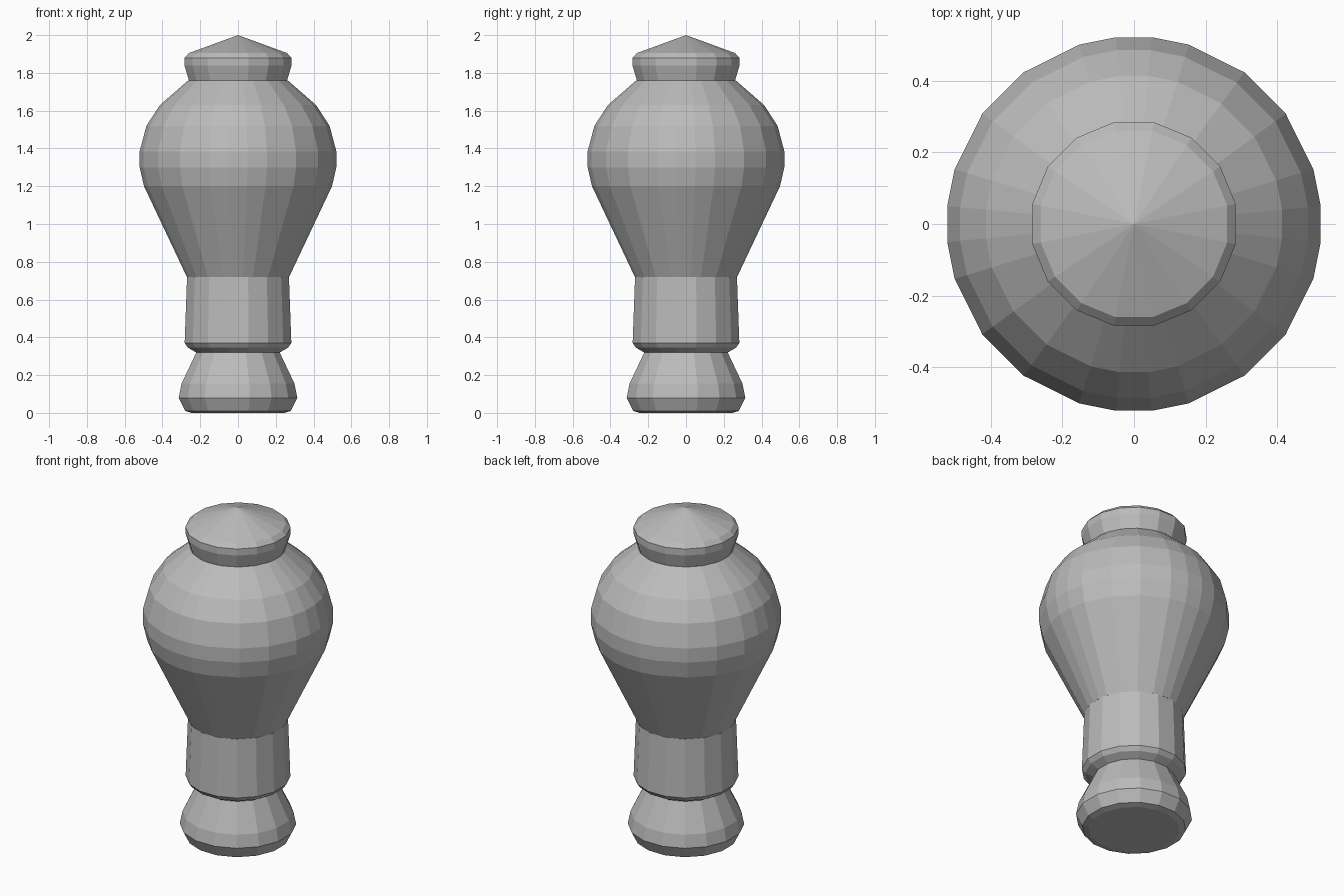
import bpy, bmesh
from math import cos, sin, radians

if "Cube" in bpy.data.objects:
    bpy.data.objects.remove(bpy.data.objects["Cube"])

# Single plain grey
grey = bpy.data.materials.new("plain_grey")
grey.use_nodes = True
colour = (0.5, 0.5, 0.5, 1)
grey.diffuse_color = colour
grey.node_tree.nodes["Principled BSDF"].inputs["Base Color"].default_value = colour

ROUND = [11.25, 33.75, 56.25, 78.75]
WIDE = [5.5, 17, 36, 54, 73, 84.5]


def faceted_part(name, profile, corners):
    """Convex flat-faced turning: profile of (radius, height), corners per quadrant."""
    bm = bmesh.new()
    for r, z in profile:
        if r == 0:
            bm.verts.new((0, 0, z))
            continue
        for quarter in range(4):
            for a in corners:
                t = radians(a + 90 * quarter)
                bm.verts.new((r * cos(t), r * sin(t), z))
    bmesh.ops.convex_hull(bm, input=bm.verts[:])
    bmesh.ops.dissolve_limit(bm, angle_limit=radians(1), verts=bm.verts[:], edges=bm.edges[:])
    bmesh.ops.recalc_face_normals(bm, faces=bm.faces[:])
    mesh = bpy.data.meshes.new(name)
    bm.to_mesh(mesh)
    bm.free()
    mesh.materials.append(grey)
    obj = bpy.data.objects.new(name, mesh)
    bpy.context.collection.objects.link(obj)
    return obj


# Rounded foot
faceted_part("foot", [(0.25, 0), (0.285, 0.01), (0.32, 0.08), (0.305, 0.155),
                      (0.225, 0.32)], ROUND)
# Straight collar above the foot
faceted_part("collar", [(0.225, 0.32), (0.27, 0.345), (0.288, 0.37), (0.275, 0.72)], ROUND)
# Bulbous body
faceted_part("body", [(0.272, 0.72), (0.5, 1.2), (0.523, 1.3), (0.523, 1.385),
                      (0.487, 1.52), (0.415, 1.63), (0.265, 1.76)], WIDE)
# Flared cap with a shallow cone on top
faceted_part("cap", [(0.265, 1.76), (0.289, 1.84), (0.289, 1.88), (0.265, 1.905),
                     (0, 2)], ROUND)
